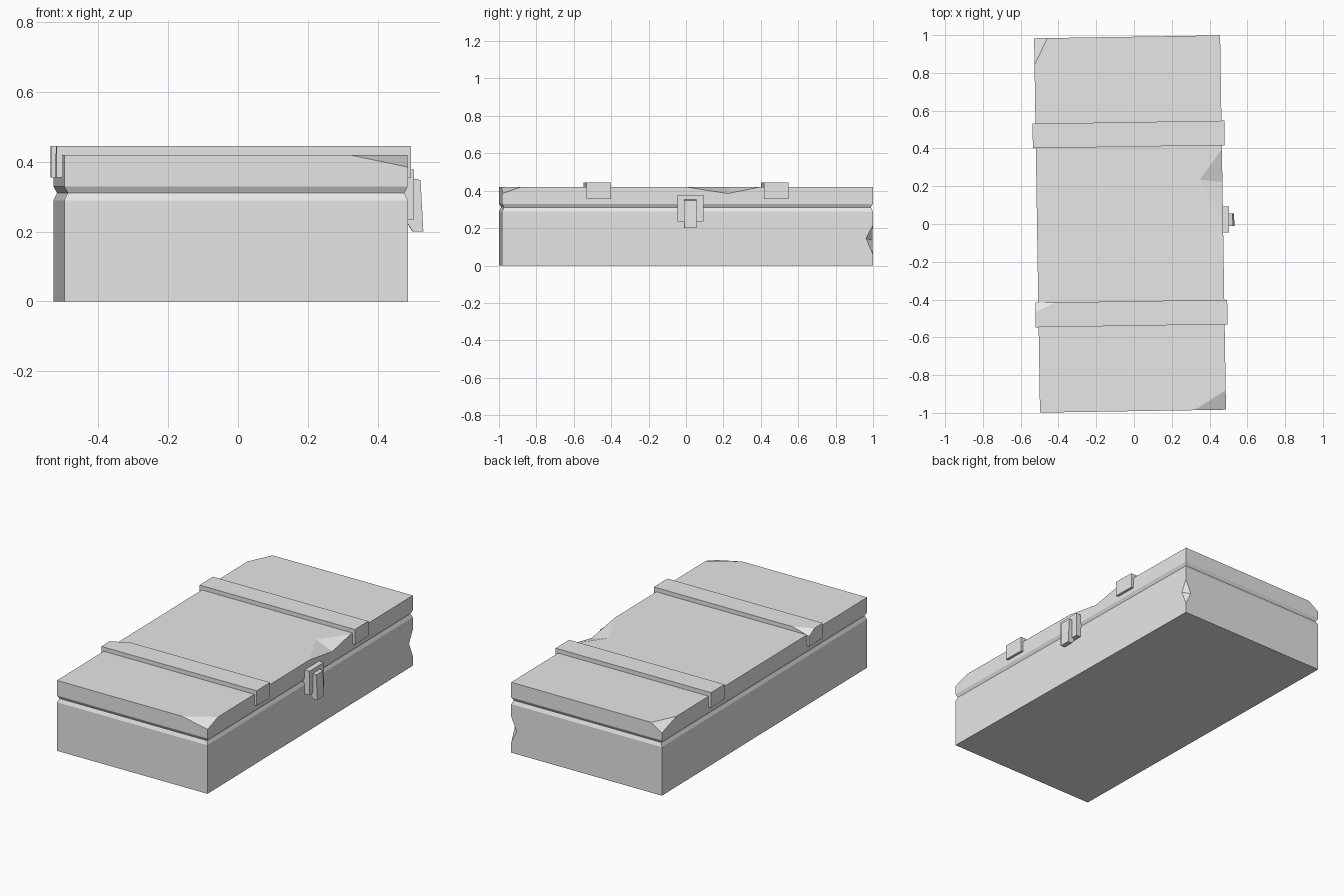
import bpy
import bmesh
from mathutils import Matrix, Vector

if "Cube" in bpy.data.objects:
    bpy.data.objects.remove(bpy.data.objects["Cube"])

HX, HY = 0.4925, 0.991          # half width and half length of the case
SEAM, TOP = 0.311, 0.42
PLACE = Matrix.Translation((-0.021, 0, 0)) @ Matrix.Rotation(0.0157, 4, "Z")

grey = bpy.data.materials.new("plain grey")
grey.use_nodes = True
grey.diffuse_color = (0.8, 0.8, 0.8, 1)
grey.node_tree.nodes["Principled BSDF"].inputs["Base Color"].default_value = (0.8, 0.8, 0.8, 1)


def make(name, bm):
    bmesh.ops.recalc_face_normals(bm, faces=bm.faces)
    mesh = bpy.data.meshes.new(name)
    bm.to_mesh(mesh)
    bm.free()
    mesh.materials.append(grey)
    obj = bpy.data.objects.new(name, mesh)
    bpy.context.collection.objects.link(obj)
    obj.matrix_world = PLACE
    return obj


def loft(name, rings):
    """Closed solid from rings of points."""
    bm = bmesh.new()
    loops = [[bm.verts.new(p) for p in ring] for ring in rings]
    for low, high in zip(loops, loops[1:]):
        for i in range(len(low)):
            j = (i + 1) % len(low)
            bm.faces.new((low[i], low[j], high[j], high[i]))
    bm.faces.new(loops[0])
    bm.faces.new(loops[-1])
    return make(name, bm)


def rect(z, inset=0.0):
    x, y = HX - inset, HY - inset
    return [(-x, -y, z), (x, -y, z), (x, y, z), (-x, y, z)]


def box(name, low, high):
    (a, b, c), (d, e, f) = low, high
    return loft(name, [[(a, b, z), (d, b, z), (d, e, z), (a, e, z)] for z in (c, f)])


def chip(obj, cut, outer):
    """Cut away a tetrahedron, enlarged about its inner cut points."""
    points = [Vector(p) for p in cut + outer]
    pivot = sum(points[:len(cut)], Vector()) / len(cut)
    bm = bmesh.new()
    for p in points:
        bm.verts.new(pivot + (p - pivot) * 2)
    bmesh.ops.convex_hull(bm, input=bm.verts)
    cutter = make("chip_cutter", bm)
    cutter.hide_render = True
    mod = obj.modifiers.new("chip", "BOOLEAN")
    mod.operation, mod.solver, mod.object = "DIFFERENCE", "EXACT", cutter
    bpy.context.view_layer.objects.active = obj
    bpy.ops.object.modifier_apply(modifier=mod.name)
    bpy.data.objects.remove(cutter)


def corner_chip(obj, corner, dx, dy, dz):
    x, y, z = corner
    chip(obj, [(x + dx, y, z), (x, y + dy, z), (x, y, z + dz)], [corner])


def open_seam(obj):
    """Remove the hidden face between body and lid."""
    bm = bmesh.new()
    bm.from_mesh(obj.data)
    hidden = [f for f in bm.faces if all(abs(v.co.z - SEAM) < 1e-4 for v in f.verts)]
    bmesh.ops.delete(bm, geom=hidden, context="FACES")
    bm.to_mesh(obj.data)
    bm.free()


# Body with a notch in its rear corner
body = loft("body", [rect(0), rect(0.29), rect(SEAM, 0.01)])
chip(body, [(HX, 0.955, 0.145), (HX - 0.035, HY, 0.135)],
     [(HX, HY, 0.215), (HX, HY, 0.06)])
open_seam(body)

# Lid with two broken corners and a dented edge
lid = loft("lid", [rect(SEAM, 0.01), rect(0.33), rect(TOP)])
corner_chip(lid, (HX, -HY, TOP), -0.167, 0.103, -0.035)
corner_chip(lid, (-HX, HY, TOP), 0.07, -0.141, -0.045)
chip(lid, [(0.375, 0.229, TOP), (HX, 0.215, 0.385)],
     [(HX, -0.008, TOP), (HX, 0.39, TOP)])
open_seam(lid)

# Straps over the lid
for name, y in (("front_strap", -0.474), ("rear_strap", 0.474)):
    strap = box(name, (-0.508, y - 0.065, 0.355), (0.508, y + 0.065, 0.445))
    if y < 0:
        corner_chip(strap, (-0.508, y + 0.065, 0.445), 0.11, -0.05, -0.03)

# Latch plate and hasp
box("latch_plate", (HX - 0.01, -0.053, 0.235), (0.524, 0.085, 0.378))
hasp = [(0.51, 0.355), (0.544, 0.348), (0.552, 0.2), (0.522, 0.2), (0.508, 0.222)]
loft("latch_hasp", [[(x, y, z) for x, z in hasp] for y in (-0.018, 0.047)])
